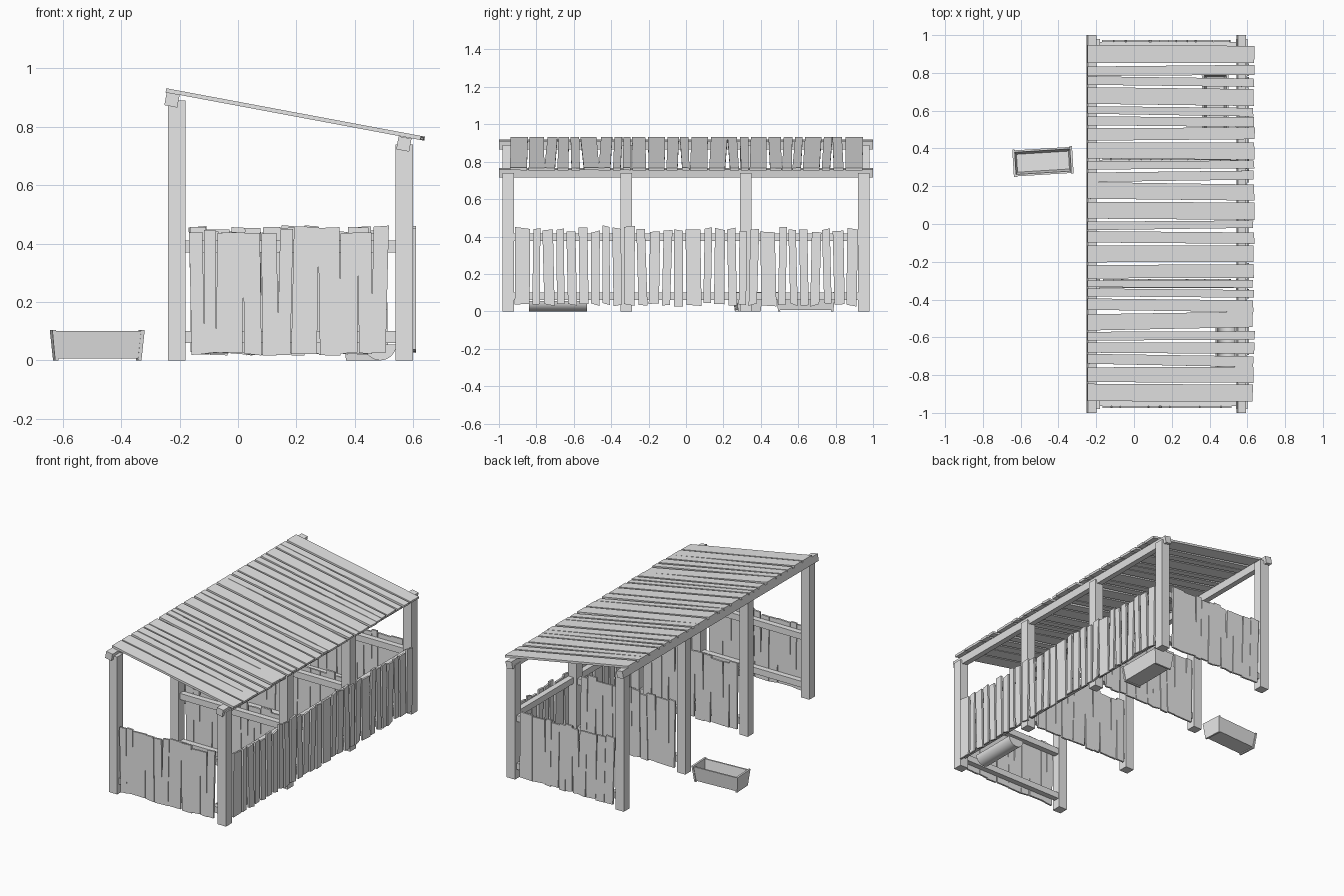
import bpy, bmesh, math, random
from mathutils import Matrix, Vector

random.seed(7)
cube = bpy.data.objects.get("Cube")
if cube:
    bpy.data.objects.remove(cube)

wood = bpy.data.materials.new("pale_grey_wood")
wood.use_nodes = True
wood.diffuse_color = (0.8, 0.8, 0.8, 1)
wood.node_tree.nodes["Principled BSDF"].inputs["Base Color"].default_value = (0.8, 0.8, 0.8, 1)

SLOPE = math.radians(10.6)


def finish(name, bm, matrix=Matrix()):
    bmesh.ops.recalc_face_normals(bm, faces=bm.faces)
    mesh = bpy.data.meshes.new(name)
    bm.to_mesh(mesh)
    bm.free()
    mesh.materials.append(wood)
    obj = bpy.data.objects.new(name, mesh)
    bpy.context.collection.objects.link(obj)
    obj.matrix_world = matrix
    return obj


def box(name, center, size, tilt=0):
    bm = bmesh.new()
    bmesh.ops.create_cube(bm, size=1)
    bmesh.ops.scale(bm, vec=size, verts=bm.verts)
    return finish(name, bm, Matrix.Translation(center) @ Matrix.Rotation(tilt, 4, 'Y'))


def board(bm, place, quad, thick):
    """Extrude a flat four-sided outline, mapped into space by place(u, v, w)."""
    low = [bm.verts.new(place(u, v, 0)) for u, v in quad]
    high = [bm.verts.new(place(u, v, thick)) for u, v in quad]
    bm.faces.new(low)
    bm.faces.new(high)
    for i in range(4):
        j = (i + 1) % 4
        bm.faces.new((low[i], low[j], high[j], high[i]))


def jitter(amount):
    return random.uniform(-amount, amount)


def rough_planks(name, place, spans, bottom, top, thick, lean, ragged):
    """A row of uneven planks, one per (start, end) span."""
    bm = bmesh.new()
    for a, b in spans:
        s, r = jitter(lean), jitter(ragged)
        quad = [(a - s, bottom + jitter(ragged / 2)), (b - s, bottom + jitter(ragged / 2)),
                (b + s + jitter(lean / 2), top + r + jitter(ragged / 3)),
                (a + s, top + r + jitter(ragged / 3))]
        board(bm, place, quad, thick)
    return finish(name, bm)


def row(start, widths, gap):
    spans = []
    for w in widths:
        spans.append((start, start + w))
        start += w + gap
    return spans


# Posts
ROWS = {"front": -0.95, "front_middle": -0.32, "back_middle": 0.32, "back": 0.95}
for label, y in ROWS.items():
    box(label + "_tall_post", (-0.21, y, 0.445), (0.06, 0.06, 0.89))
    box(label + "_short_post", (0.57, y, 0.37), (0.06, 0.06, 0.74))

# Roof beams
box("high_roof_beam", (-0.226, 0, 0.892), (0.045, 2, 0.045), SLOPE)
box("low_roof_beam", (0.568, 0, 0.741), (0.045, 2, 0.045), SLOPE)

# Roof planks
along = Vector((math.cos(SLOPE), 0, -math.sin(SLOPE)))
up = Vector((math.sin(SLOPE), 0, math.cos(SLOPE)))
eave = Vector((-0.248, 0, 0.918))
roof_widths = [.092, .078, .052, .055, .046, .086, .06, .042, .036, .07, .09, .06, .045,
               .088, .088, .05, .045, .085, .066, .046, .04, .088, .045, .05, .095]
gap = (1.885 - sum(roof_widths)) / (len(roof_widths) - 1)
bm = bmesh.new()
for a, b in row(-0.94, roof_widths, gap):
    s, e = jitter(0.007), 0.895 + jitter(0.006)
    quad = [(a - s, 0), (b - s, 0), (b + s, e), (a + s + jitter(0.006), e + jitter(0.004))]
    board(bm, lambda u, v, w: eave + along * v + up * w + Vector((0, u, 0)), quad, 0.014)
finish("roof_planks", bm)

# End walls and stall dividers: two rails with planks on one side
wall_widths = [.045, .04, .09, .06, .055, .045, .088, .07, .06, .045, .05]
for label, y in ROWS.items():
    side = -1 if label == "front" else 1
    rail_y = y if "middle" in label else y - side * 0.005
    for z, level in ((0.08, "lower"), (0.39, "upper")):
        box(f"{label}_{level}_rail", (0.18, rail_y, z), (0.72, 0.036, 0.04))
    widths = wall_widths[:]
    if label != "front":
        random.shuffle(widths)
    face = rail_y + side * 0.018
    rough_planks(label + "_wall_planks",
                 lambda u, v, w: Vector((u, face + side * w, v)),
                 row(-0.163, widths, 0.0025), 0.022, 0.448, 0.012, 0.007, 0.012)

# Long side wall
for z, level in ((0.08, "lower"), (0.395, "upper")):
    box(f"side_{level}_rail", (0.58, 0, z), (0.036, 1.84, 0.04))
side_widths = [random.choice((0.04, 0.044, 0.048, 0.055)) for i in range(28)]
side_widths[0] = side_widths[14] = side_widths[20] = 0.08
gap = (1.83 - sum(side_widths)) / (len(side_widths) - 1)
rough_planks("side_wall_planks", lambda u, v, w: Vector((0.598 + w, u, v)),
             row(-0.915, side_widths, gap), 0.035, 0.442, 0.012, 0.006, 0.02)


# Wooden troughs: floor, sloped sides and end boards
def trough(name, x, y, turn):
    bm = bmesh.new()
    board(bm, lambda u, v, w: Vector((u, v, 0.006 + w)),
          [(-.145, -.055), (.145, -.055), (.145, .055), (-.145, .055)], 0.01)
    for s in (-1, 1):
        board(bm, lambda u, v, w: Vector((u, s * (0.055 + v * 0.14 - w), v)),
              [(-.14, .006), (.14, .006), (.152, .1), (-.152, .1)], 0.01)
        board(bm, lambda u, v, w: Vector((s * (0.148 + v * 0.1 - w), u, v)),
              [(-.06, 0), (.06, 0), (.073, .104), (-.073, .104)], 0.012)
    finish(name, bm, Matrix.Translation((x, y, 0)) @ Matrix.Rotation(math.radians(turn), 4, 'Z'))


trough("outer_trough", -0.482, 0.33, 3.5)
trough("stall_trough", 0.43, 0.64, 90)

# Rounded trough: half-round shell with closed ends
bm = bmesh.new()
N, R, HALF = 16, 0.055, 0.155
arcs = []
for radius, y in ((R, -HALF), (R, HALF), (R - .008, HALF - .01), (R - .008, .01 - HALF)):
    arcs.append([bm.verts.new((radius * math.cos(math.pi * i / N), y,
                               R - radius * math.sin(math.pi * i / N))) for i in range(N + 1)])
for p, q in ((0, 1), (2, 3)):
    for i in range(N):
        bm.faces.new((arcs[p][i], arcs[p][i + 1], arcs[q][i + 1], arcs[q][i]))
for arc in arcs:
    bm.faces.new(arc)
for p, q in ((0, 3), (1, 2)):
    bm.faces.new((arcs[p][0], arcs[p][N], arcs[q][N], arcs[q][0]))
for i in (0, N):
    bm.faces.new([arc[i] for arc in arcs])
round_trough = finish("rounded_trough", bm, Matrix.Translation((0.487, -0.685, 0)))
bpy.ops.object.select_all(action='DESELECT')
round_trough.select_set(True)
bpy.context.view_layer.objects.active = round_trough
bpy.ops.object.shade_smooth_by_angle()
